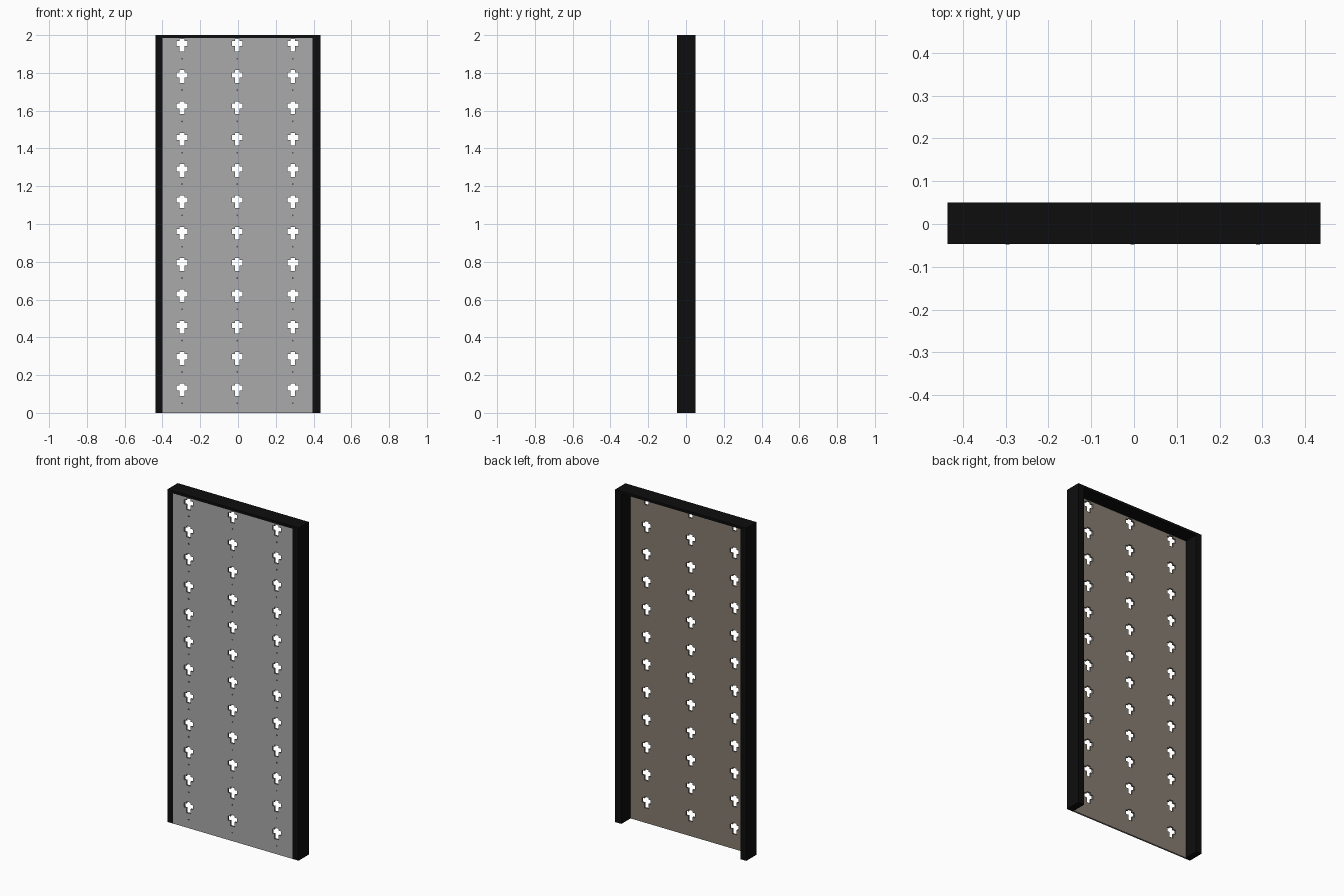
import bpy, bmesh
from mathutils import Matrix, Vector

if "Cube" in bpy.data.objects:
    bpy.data.objects.remove(bpy.data.objects["Cube"])

def material(name, rgb):
    m = bpy.data.materials.new(name)
    m.diffuse_color = (*rgb, 1)
    m.use_nodes = True
    m.node_tree.nodes["Principled BSDF"].inputs["Base Color"].default_value = m.diffuse_color
    return m

BLACK = material("frame black", (0.004, 0.004, 0.004))
GREY = material("panel grey", (0.40, 0.40, 0.40))
TAUPE = material("back taupe", (0.235, 0.205, 0.165))
DARK = material("pin dark grey", (0.10, 0.10, 0.10))

Y0, Y1 = -0.047, 0.05      # front and back of the frame
COLUMNS = (-0.296, -0.004, 0.290)
ROWS = [0.123 + i * 0.1658 for i in range(12)]

def add_box(bm, lo, hi):
    lo, hi = Vector(lo), Vector(hi)
    mat = Matrix.Translation((lo + hi) / 2) @ Matrix.Diagonal((*(hi - lo), 1))
    bmesh.ops.create_cube(bm, size=1, matrix=mat)

def finish(name, bm, mats):
    me = bpy.data.meshes.new(name)
    bm.to_mesh(me)
    bm.free()
    for m in mats:
        me.materials.append(m)
    ob = bpy.data.objects.new(name, me)
    bpy.context.collection.objects.link(ob)
    return ob

def box(name, lo, hi, mat):
    bm = bmesh.new()
    add_box(bm, lo, hi)
    return finish(name, bm, [mat])

# Frame: two posts and the top rail, open at the bottom
box("left_post", (-0.436, Y0, 0), (-0.399, Y1, 2), BLACK)
box("right_post", (0.395, Y0, 0), (0.436, Y1, 2), BLACK)
box("top_rail", (-0.399, Y0, 1.985), (0.395, Y1, 2), BLACK)

# Thin panel, flush with the front of the frame
panel = box("panel", (-0.399, Y0, 0), (0.395, Y0 + 0.01, 1.985), TAUPE)
panel.data.materials.append(GREY)

# Cross-shaped slots cut right through the panel
T_SHAPE = [(0.013, -0.034), (0.013, -0.005), (0.029, -0.005), (0.029, 0.022),
           (0.013, 0.022), (0.013, 0.033)]
T_SHAPE += [(-x, z) for x, z in reversed(T_SHAPE)]
bm = bmesh.new()
for cx in COLUMNS:
    for cz in ROWS:
        f = bm.faces.new([bm.verts.new((cx + x, Y0 - 0.02, cz + z)) for x, z in T_SHAPE])
        ext = bmesh.ops.extrude_face_region(bm, geom=[f])["geom"]
        bmesh.ops.translate(bm, vec=(0, 0.05, 0),
                            verts=[v for v in ext if isinstance(v, bmesh.types.BMVert)])
bmesh.ops.recalc_face_normals(bm, faces=bm.faces)
cutter = finish("slot_cutter", bm, [TAUPE])
cutter.hide_render = True
mod = panel.modifiers.new("slots", "BOOLEAN")
mod.operation, mod.solver, mod.object = "DIFFERENCE", "EXACT", cutter
bpy.context.view_layer.objects.active = panel
panel.select_set(True)
bpy.ops.object.modifier_apply(modifier=mod.name)
bpy.data.objects.remove(cutter)

# Grey front face, taupe back and slot walls
for p in panel.data.polygons:
    p.material_index = 1 if p.normal.y < -0.9 else 0

# Small pins below each slot
bm = bmesh.new()
for cx in COLUMNS:
    for cz in ROWS:
        mat = Matrix.Translation((cx, Y0, cz - 0.072)) @ Matrix.Rotation(1.5707963, 4, "X")
        bmesh.ops.create_cone(bm, cap_ends=True, segments=10, radius1=0.005,
                              radius2=0.005, depth=0.002, matrix=mat)
finish("pins", bm, [DARK])
